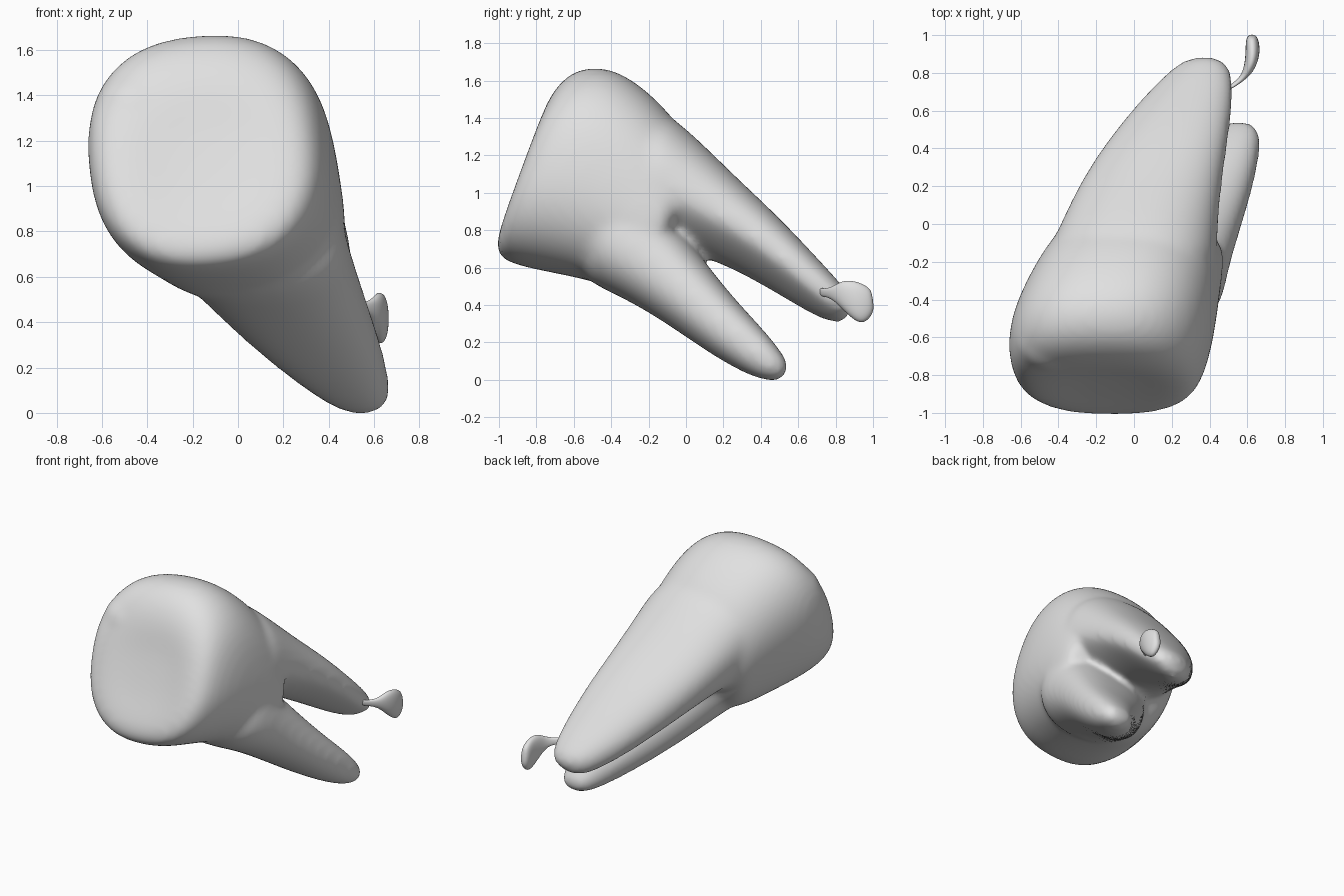
import bpy, bmesh
from math import cos, sin, pi
from mathutils import Vector, Matrix

cube = bpy.data.objects.get("Cube")
if cube:
    bpy.data.objects.remove(cube)

# One plain colour
grey = bpy.data.materials.new("light grey")
grey.use_nodes = True
grey.diffuse_color = (0.75, 0.75, 0.75, 1)
grey.node_tree.nodes["Principled BSDF"].inputs["Base Color"].default_value = (0.75, 0.75, 0.75, 1)


def power(value, exponent):
    return abs(value) ** exponent * (1 if value >= 0 else -1)


def loft(bm, sections, lean=0.37, squareness=2.3, tilt=0, hollow=0, sides=28):
    """Skin rings given as (left x, right x, centre y, centre z, half height, shear)."""
    rings = []
    for x0, x1, cy, cz, half, shear in sections:
        ring = []
        for i in range(sides):
            a = 2 * pi * i / sides
            u = (x1 - x0) / 2 * power(cos(a), 2 / squareness)
            v = half * power(sin(a), 2 / squareness)
            if v < 0:
                v *= 1 - hollow * max(0, cos(a))
            ring.append(bm.verts.new(Vector((
                (x0 + x1) / 2 + u + shear * v, cy + lean * v, cz + v + tilt * u))))
        rings.append(ring)
    for a, b in zip(rings, rings[1:]):
        for i in range(sides):
            j = (i + 1) % sides
            bm.faces.new((a[i], a[j], b[j], b[i]))
    bm.faces.new(rings[0][::-1])
    bm.faces.new(rings[-1])


def finish(bm, name):
    bmesh.ops.recalc_face_normals(bm, faces=bm.faces)
    for face in bm.faces:
        face.smooth = True
    mesh = bpy.data.meshes.new(name)
    bm.to_mesh(mesh)
    bm.free()
    mesh.materials.append(grey)
    obj = bpy.data.objects.new(name, mesh)
    bpy.context.collection.objects.link(obj)
    obj.modifiers.new("round", "SUBSURF").levels = 2
    obj.modifiers["round"].render_levels = 2
    return obj


# Crown with a shallow dished face, running back to the fork
tooth = bmesh.new()
loft(tooth, [
    (-0.28, 0.02, -0.86, 1.11, 0.14, 0),
    (-0.45, 0.17, -0.88, 1.11, 0.29, -0.05),
    (-0.58, 0.28, -0.87, 1.12, 0.42, -0.08),
    (-0.66, 0.36, -0.785, 1.15, 0.52, -0.09),
    (-0.67, 0.42, -0.58, 1.13, 0.545, -0.09),
    (-0.56, 0.45, -0.335, 1.02, 0.485, -0.12),
    (-0.43, 0.47, -0.14, 0.88, 0.42, -0.2),
    (-0.35, 0.46, -0.04, 0.81, 0.25, -0.2),
], squareness=2.4, tilt=0.09)

# Blunt cusp on the crown's upper corner
bmesh.ops.create_icosphere(tooth, subdivisions=2, radius=0.205,
                           matrix=Matrix.Translation((-0.45, -0.59, 1.32)))

# Upper root, broad and hollowed towards the fork
loft(tooth, [
    (-0.55, 0.43, -0.36, 1.17, 0.35, -0.1),
    (-0.43, 0.44, -0.12, 1.04, 0.315, -0.1),
    (-0.31, 0.46, 0.17, 0.885, 0.215, -0.1),
    (-0.15, 0.50, 0.43, 0.705, 0.17, 0),
    (0.04, 0.53, 0.66, 0.515, 0.13, 0),
    (0.18, 0.525, 0.80, 0.405, 0.10, 0),
    (0.28, 0.47, 0.88, 0.36, 0.06, 0),
], tilt=0.05, hollow=0.45)

# Lower root, flaring into the crown's underside
loft(tooth, [
    (-0.50, 0.44, -0.56, 0.92, 0.34, -0.1),
    (-0.29, 0.49, -0.25, 0.71, 0.26, -0.1),
    (-0.08, 0.57, 0.00, 0.475, 0.195, -0.1),
    (0.13, 0.63, 0.19, 0.29, 0.155, 0),
    (0.32, 0.67, 0.38, 0.14, 0.12, 0),
    (0.42, 0.67, 0.48, 0.07, 0.08, 0),
    (0.48, 0.63, 0.54, 0.04, 0.04, 0),
])
body = finish(tooth, "tooth")

# Fuse crown and roots into one skin with soft creases
remesh = body.modifiers.new("fuse", "REMESH")
remesh.mode = "VOXEL"
remesh.voxel_size = 0.022
remesh.use_smooth_shade = True
soften = body.modifiers.new("soften", "SMOOTH")
soften.factor = 0.5
soften.iterations = 16

# Thin stalk and flap at the upper root tip
flap = bmesh.new()
loft(flap, [
    (0.47, 0.51, 0.71, 0.47, 0.025, 0),
    (0.53, 0.57, 0.75, 0.465, 0.022, 0),
    (0.57, 0.62, 0.79, 0.46, 0.04, 0),
    (0.585, 0.655, 0.85, 0.44, 0.095, 0),
    (0.59, 0.67, 0.92, 0.41, 0.125, 0),
    (0.59, 0.66, 0.98, 0.42, 0.085, 0),
    (0.61, 0.64, 1.00, 0.43, 0.045, 0),
], lean=-0.15, sides=12)
finish(flap, "root_flap")
